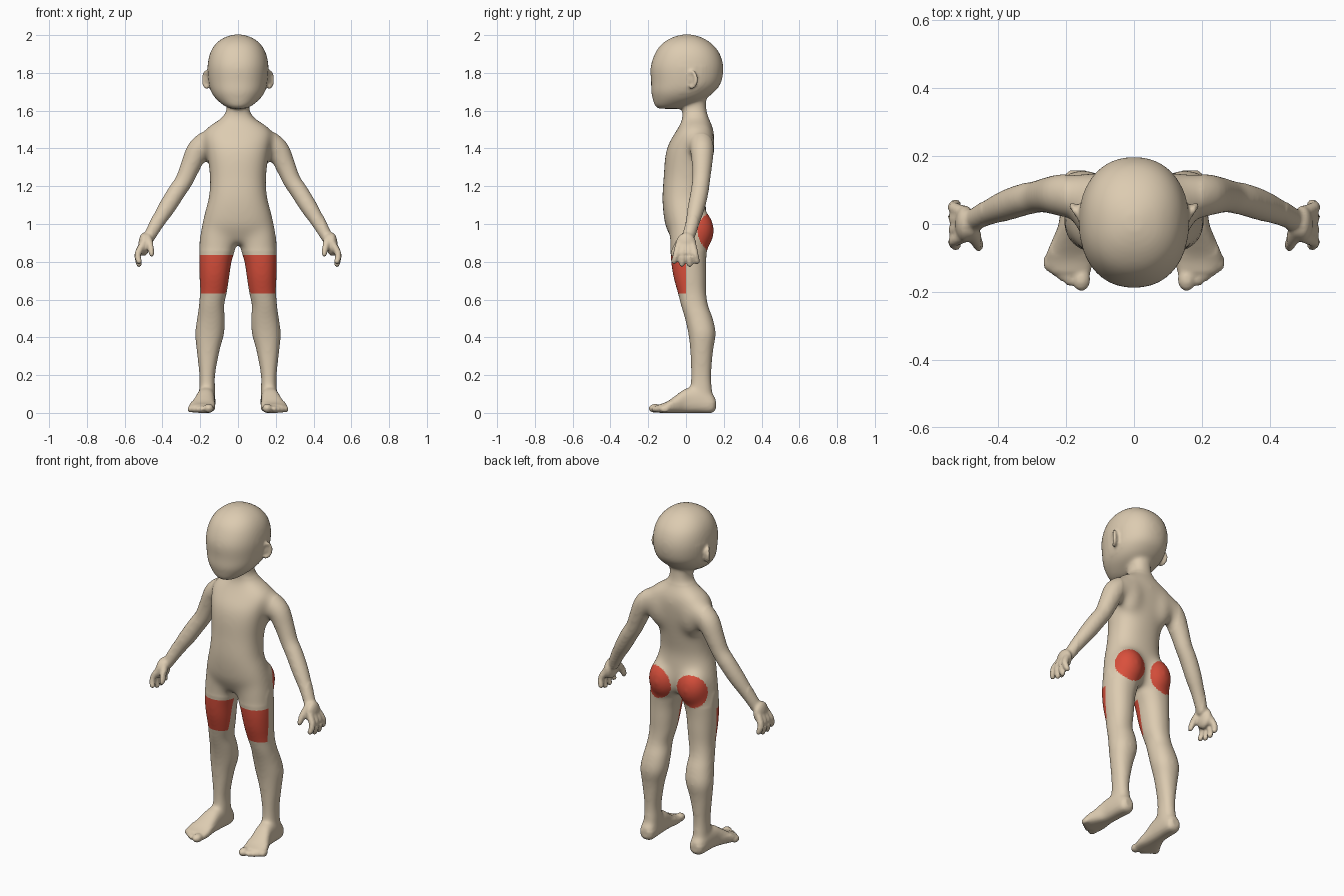
import bpy, bmesh, math
from mathutils import Vector, Matrix

cube = bpy.data.objects.get("Cube")
if cube:
    bpy.data.objects.remove(cube)


def material(name, rgb):
    mat = bpy.data.materials.new(name)
    mat.use_nodes = True
    mat.diffuse_color = (*rgb, 1)
    mat.node_tree.nodes["Principled BSDF"].inputs["Base Color"].default_value = (*rgb, 1)
    return mat


skin = material("skin beige", (0.72, 0.60, 0.44))
red = material("patch red", (0.70, 0.08, 0.045))


def spline(rows, steps=4):
    """Catmull-Rom interpolation of equal-length rows."""
    out = []
    for i in range(len(rows) - 1):
        a, b, c, d = (Vector(rows[min(max(k, 0), len(rows) - 1)]) for k in range(i - 1, i + 3))
        for k in range(steps):
            t = k / steps
            out.append(0.5 * (2 * b + (c - a) * t + (2 * a - 5 * b + 4 * c - d) * t ** 2
                              + (3 * b - a - 3 * c + d) * t ** 3))
    return out + [Vector(rows[-1])]


def skin_rings(bm, rings):
    rings = [[bm.verts.new(p) for p in ring] for ring in rings]
    n = len(rings[0])
    for a, b in zip(rings, rings[1:]):
        for i in range(n):
            bm.faces.new((a[i], a[(i + 1) % n], b[(i + 1) % n], b[i]))
    bm.faces.new(rings[0][::-1])
    bm.faces.new(rings[-1])


def loft(bm, rows, power=2.2, along_y=False, n=32):
    """Rows are (position, centre u, centre v, radius u, radius v)."""
    rings = []
    for pos, cu, cv, ru, rv in spline(rows):
        ring = []
        for i in range(n):
            c, s = math.cos(math.tau * i / n), math.sin(math.tau * i / n)
            u = cu + ru * math.copysign(abs(c) ** (2 / power), c)
            v = cv + rv * math.copysign(abs(s) ** (2 / power), s)
            ring.append((u, pos, v) if along_y else (u, v, pos))
        rings.append(ring)
    skin_rings(bm, rings)


def ball(bm, centre, radii, turn=0):
    mat = (Matrix.Translation(centre) @ Matrix.Rotation(turn, 4, "Z")
           @ Matrix.Diagonal((*radii, 1)))
    bmesh.ops.create_icosphere(bm, subdivisions=3, radius=1, matrix=mat)


def tube(bm, rows, n=16):
    """Rows are (x, y, z, radius); the ends are rounded."""
    path = spline(rows)
    rings = []
    for i, p in enumerate(path):
        tangent = (path[min(i + 1, len(path) - 1)] - path[max(i - 1, 0)]).xyz
        turn = tangent.to_track_quat("Z", "Y")
        rings.append([p.xyz + turn @ Vector((math.cos(math.tau * k / n), math.sin(math.tau * k / n), 0)) * p.w
                      for k in range(n)])
    skin_rings(bm, rings)
    for p in (path[0], path[-1]):
        ball(bm, p.xyz, (p.w,) * 3)


bm = bmesh.new()

# Leg
loft(bm, [(1.03, .095, .005, .08, .085), (.96, .10, .01, .098, .096), (.88, .108, .014, .097, .098),
          (.80, .12, .014, .086, .093), (.72, .125, .02, .079, .087), (.64, .13, .031, .072, .076),
          (.57, .14, .045, .067, .072), (.50, .143, .068, .074, .074), (.42, .15, .085, .077, .073),
          (.33, .158, .083, .061, .061), (.20, .163, .08, .042, .054), (.12, .163, .08, .043, .059),
          (.05, .165, .085, .044, .065)])

# Foot and toes
loft(bm, [(.158, .165, .05, .022, .03), (.135, .165, .05, .043, .05), (.06, .168, .065, .048, .065),
          (0, .172, .065, .05, .065), (-.05, .182, .048, .06, .048), (-.10, .19, .03, .07, .03),
          (-.145, .186, .022, .058, .022)], power=2.6, along_y=True)
ball(bm, (.155, -.163, .024), (.027, .035, .024))
for i in range(4):
    ball(bm, (.192 + .02 * i, -.155 + .014 * i, .02), (.015, .028, .019))

# Buttock and shoulder blade
ball(bm, (.097, .058, .965), (.094, .094, .12))
ball(bm, (.10, .092, 1.41), (.08, .062, .13))

# Arm
tube(bm, [(.155, .08, 1.43, .07), (.21, .085, 1.39, .064), (.25, .085, 1.31, .055),
          (.285, .08, 1.23, .049), (.325, .072, 1.17, .049), (.375, .055, 1.09, .047),
          (.425, .035, 1.01, .039), (.47, .012, .93, .033)])

# Hand, fingers and thumb
ball(bm, (.497, 0, .893), (.03, .055, .062))
for y in (-.045, -.015, .014, .042):
    tip = .765 + abs(y) * .5
    tube(bm, [(.505, y * .85, .89, .019), (.531, y * 1.15, .84, .018), (.524, y * 1.4, tip + .015, .0155)])
tube(bm, [(.48, -.015, .925, .024), (.463, -.048, .88, .02), (.454, -.066, .842, .017)])

# Ear with a raised rim
turn = math.radians(-35)
ball(bm, (.159, .035, 1.765), (.014, .028, .044), turn)
rim = []
for k in range(11):
    a = math.radians(-100 + 26 * k)
    side = Matrix.Rotation(turn, 3, "Z") @ Vector((.008, .027 * math.cos(a), 0))
    rim.append((.16 + side.x, .035 + side.y, 1.765 + .04 * math.sin(a), .01))
tube(bm, rim, n=10)

# Mirror the sided parts
dup = bmesh.ops.duplicate(bm, geom=bm.verts[:] + bm.edges[:] + bm.faces[:])["geom"]
bmesh.ops.scale(bm, vec=(-1, 1, 1), verts=[g for g in dup if isinstance(g, bmesh.types.BMVert)])
bmesh.ops.recalc_face_normals(bm, faces=bm.faces[:])

# Torso and neck
loft(bm, [(.90, 0, .01, .16, .075), (.95, 0, .008, .194, .10), (1.0, 0, 0, .191, .112),
          (1.08, 0, -.008, .172, .115), (1.15, 0, -.012, .154, .114), (1.25, 0, 0, .15, .119),
          (1.35, 0, .013, .162, .125), (1.42, 0, .026, .174, .121), (1.48, 0, .045, .182, .105),
          (1.52, 0, .052, .153, .088), (1.555, 0, .052, .098, .072), (1.6, 0, .045, .062, .064),
          (1.7, 0, .045, .062, .06)], power=2.3)

# Head
loft(bm, [(2.003, 0, .005, .025, .03), (1.985, 0, .005, .078, .085), (1.95, 0, .005, .122, .137),
          (1.90, 0, .007, .15, .173), (1.83, 0, .005, .162, .193), (1.75, 0, .001, .156, .186),
          (1.70, 0, -.017, .142, .168), (1.66, 0, -.04, .115, .136), (1.625, 0, -.08, .072, .086),
          (1.61, 0, -.088, .04, .06)])

# Fuse the parts into one continuous skin
mesh = bpy.data.meshes.new("body")
bm.to_mesh(mesh)
bm.free()
body = bpy.data.objects.new("body", mesh)
bpy.context.collection.objects.link(body)
remesh = body.modifiers.new("fuse", "REMESH")
remesh.mode = "VOXEL"
remesh.voxel_size = .0075
fused = bpy.data.meshes.new_from_object(body.evaluated_get(bpy.context.evaluated_depsgraph_get()))
body.modifiers.clear()
body.data = fused

# Soften the joins: lightly on hands, toes and ears, most on the trunk
bm = bmesh.new()
bm.from_mesh(fused)


def soften(verts, steps):
    for _ in range(steps):
        bmesh.ops.smooth_vert(bm, verts=verts, factor=.5, use_axis_x=True, use_axis_y=True, use_axis_z=True)


def is_ear(co):
    return abs(co.x) > .135 and 1.69 < co.z < 1.84 and abs(co.y - .035) < .07


soften(bm.verts[:], 2)
soften([v for v in bm.verts if abs(v.co.x) < .45 and v.co.z > .06 and not is_ear(v.co)], 16)
soften([v for v in bm.verts if abs(v.co.x) < .2 and .86 < v.co.z < 1.57], 45)

# Cut clean borders for the thigh patches
for point, normal in (((0, 0, .633), (0, 0, 1)), ((0, 0, .837), (0, 0, 1)), ((0, 0, 0), (0, 1, 0))):
    faces = [f for f in bm.faces if .6 < f.calc_center_median().z < .87 and abs(f.calc_center_median().x) < .25]
    geom = set(faces) | {e for f in faces for e in f.edges} | {v for f in faces for v in f.verts}
    bmesh.ops.bisect_plane(bm, geom=list(geom), plane_co=point, plane_no=normal, dist=1e-5)

# Colour the thigh and buttock patches
fused.materials.clear()
fused.materials.append(skin)
fused.materials.append(red)
for f in bm.faces:
    c = f.calc_center_median()
    x = abs(c.x)
    thigh = .633 < c.z < .837 and c.y < 0 and x < .25
    buttock = (Vector((x, c.y, c.z)) - Vector((.118, .13, .955))).length < .098
    f.material_index = int(thigh or buttock)
    f.smooth = True
bm.to_mesh(fused)
bm.free()
